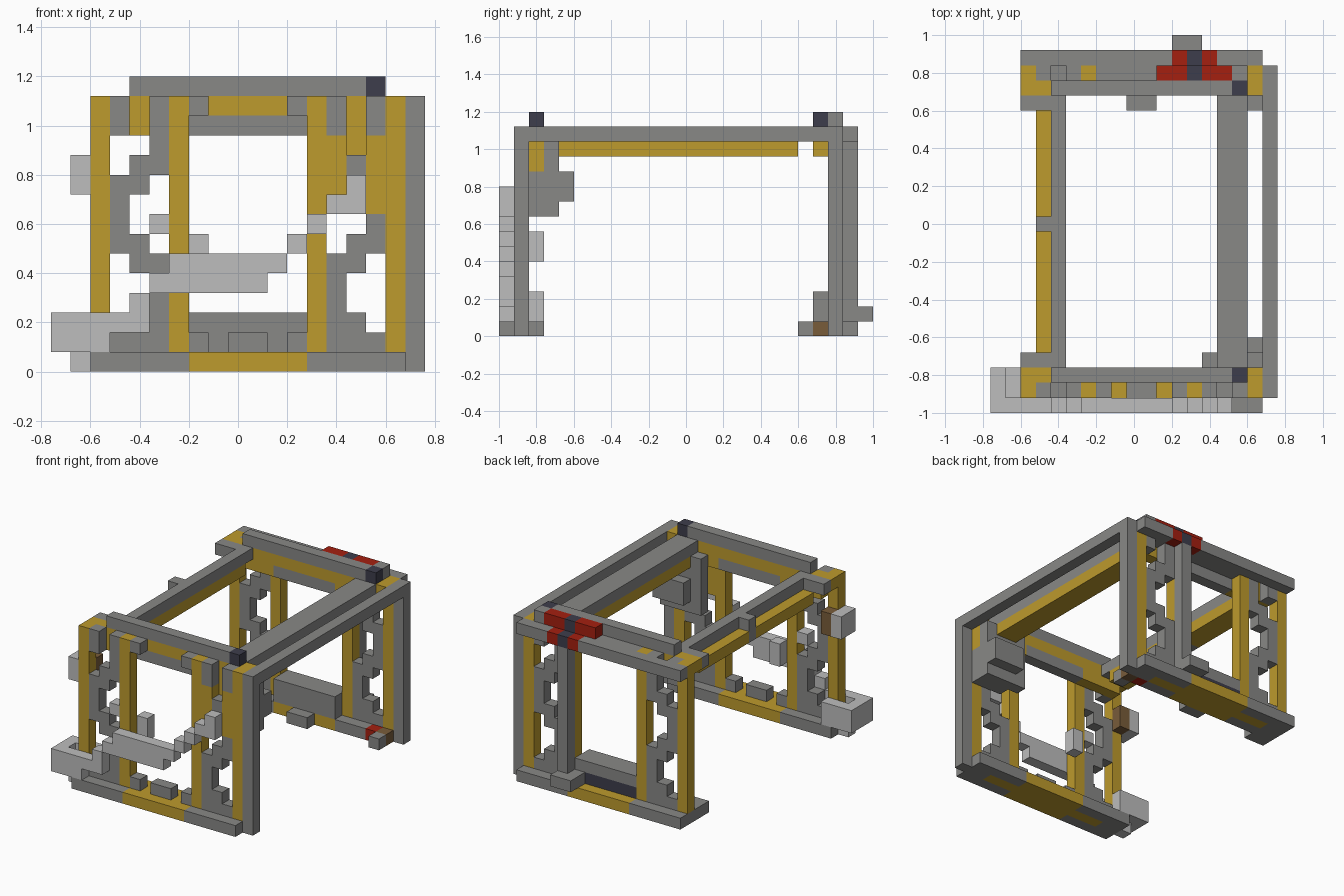
import bpy
import bmesh
from mathutils import Vector

cube = bpy.data.objects.get("Cube")
if cube:
    bpy.data.objects.remove(cube, do_unlink=True)

UNIT = 0.08
ORIGIN = Vector((-0.76, -1.0, 0.0))
AXES = [Vector(v) for v in ((1, 0, 0), (0, 1, 0), (0, 0, 1))]
cells = {}          # block position -> part name
part_color = {}     # part name -> material


def material(name, r, g, b):
    mat = bpy.data.materials.new(name)
    mat.use_nodes = True
    mat.diffuse_color = (r, g, b, 1)
    mat.node_tree.nodes["Principled BSDF"].inputs["Base Color"].default_value = (r, g, b, 1)
    return mat


GRAY = material("stone gray", 0.246, 0.246, 0.24)
GOLD = material("gold", 0.51, 0.325, 0.026)
LIGHT = material("light gray", 0.51, 0.51, 0.51)
DARK = material("dark slate", 0.048, 0.048, 0.072)
RED = material("red", 0.376, 0.014, 0.005)
BROWN = material("brown", 0.19, 0.107, 0.042)


def box(name, mat, xs, ys, zs):
    """Fill a range of blocks; later parts replace earlier ones."""
    part_color[name] = mat
    for x in range(*xs):
        for y in range(*ys):
            for z in range(*zs):
                cells[x, y, z] = name


def one(i):
    return (i, i + 1)


def flip(span, total):
    return (total - span[1], total - span[0])


def wall(side, back):
    """One end frame; the back frame mirrors the front one in depth."""
    def put(name, mat, xs, y, zs, both=False):
        ys = flip(one(y), 24) if back else one(y)
        box(side + "_" + name, mat, xs, ys, zs)
        if both:
            box(side + "_" + name, mat, flip(xs, 20), ys, zs)

    # Base beam with a gold centre and gold core
    for y in range(3):
        put("base", GRAY, (2, 18), y, one(0))
        put("base_centre", GOLD, (7, 13), y, one(0))
    put("base_core", GOLD, (4, 16), 1, one(0))

    # Header panel, cap rail and end caps
    put("header", GOLD, (3, 17), 2, (12, 14))
    put("header_inset", GRAY, (7, 13), 2, one(12))
    put("header_corner", GOLD, (2, 4), 2, one(13), True)
    put("cap_rail", GRAY, (4, 16), 2, one(14))
    put("cap_end", DARK, one(16), 2, one(14))
    put("corner_tab", GRAY, one(2), 3, one(13))

    # Gold posts with top brackets
    put("outer_post", GOLD, one(2), 1, (1, 14), True)
    put("inner_post", GOLD, one(6), 1, (1, 14), True)
    for x in (3, 5):
        put("bracket", GRAY, one(x), 1, (12, 14), True)
    put("bracket", GRAY, one(7), 1, one(13), True)

    # Stepped lattice between each pair of posts
    for x, low, high in ((3, 1, 2), (4, 1, 3), (5, 1, 6), (4, 5, 7),
                         (3, 6, 10), (4, 9, 11), (5, 10, 12)):
        put("lattice", GRAY, one(x), 1, (low, high), True)

    # Tall corner post
    put("tall_post", GRAY, one(18), 1, (0, 14))


wall("front", False)
wall("back", True)

# Side beams
box("outer_rail", GRAY, one(18), (1, 23), one(13))
box("left_beam", GRAY, (15, 17), (3, 21), one(13))
box("left_beam_soffit", GOLD, (15, 17), (4, 20), one(12))
box("right_beam", GRAY, one(4), (3, 21), one(13))
box("right_beam_soffit", GOLD, (3, 5), (4, 20), one(12))
box("right_beam_clip", GRAY, one(3), one(12), (12, 14))
for y in (3, 20):
    box("right_beam_clip", GRAY, (2, 4), one(y), one(13))

# Front sill blocks
for xs in (one(7), (9, 11), one(12)):
    box("front_sill", GRAY, xs, one(1), one(1))

# Front corner filling and the bulge behind it
box("front_fill", GOLD, one(14), one(1), (9, 12))
box("front_fill", GOLD, one(16), one(1), (8, 12))
box("front_fill", GOLD, (15, 18), one(2), (11, 13))
box("bulge", GRAY, (15, 18), one(2), (8, 11))
box("bulge", GRAY, (14, 18), one(3), (8, 13))
box("bulge_nose", GRAY, (15, 18), one(4), (9, 11))

# Pale stepped streamer winding across the front
for z, first, last in ((1, 0, 3), (2, 0, 5), (3, 4, 5), (4, 5, 11),
                       (5, 6, 12), (6, 12, 13), (7, 13, 14), (8, 14, 16), (9, 15, 16)):
    box("streamer", LIGHT, (first, last), one(0), one(z))
box("streamer_hook", LIGHT, one(0), (0, 3), (1, 3))
box("streamer_hook", LIGHT, (0, 3), one(2), (1, 3))
box("streamer_foot", LIGHT, one(1), one(1), one(0))
box("streamer_top", LIGHT, one(1), (1, 3), (9, 11))
box("streamer_bits", LIGHT, one(5), one(1), one(7))
box("streamer_bits", LIGHT, one(7), one(2), (5, 7))
box("brown_box", BROWN, one(2), one(2), (9, 11))

# Back sill with a dark recessed panel
box("back_sill", GRAY, (7, 13), (21, 23), (1, 3))
box("back_panel", DARK, (7, 13), one(22), one(1))
for xs in ((2, 4), (9, 11), one(17)):
    box("back_tab", GRAY, xs, one(20), one(0))
box("red_foot", RED, one(16), one(21), one(0))
box("brown_foot", BROWN, one(17), one(21), one(0))

# Back centre post, step and upper ledge
box("back_ledge", GRAY, (2, 18), one(23), one(13))
box("back_ledge", GRAY, (7, 16), one(22), one(13))
box("back_post", GRAY, one(13), one(23), (0, 13))
box("back_step", GRAY, (12, 14), (23, 25), one(1))
box("back_ledge_end", GRAY, one(16), one(22), one(14))

# Red bow with a dark knot
box("bow", RED, (11, 16), one(22), one(14))
box("bow", RED, (12, 15), one(23), one(13))
box("bow_knot", DARK, one(13), one(22), one(14))
box("bow_knot", DARK, one(13), one(23), one(13))

# Turn each part's exposed block sides into a mesh
for name, mat in part_color.items():
    bm = bmesh.new()
    for pos in [p for p, owner in cells.items() if owner == name]:
        centre = Vector(pos) + Vector((0.5, 0.5, 0.5))
        for axis in range(3):
            for sign in (-1, 1):
                n = AXES[axis] * sign
                if tuple(int(a + b) for a, b in zip(pos, n)) in cells:
                    continue
                u = AXES[(axis + 1) % 3] * sign
                v = AXES[(axis + 2) % 3]
                ring = (-u - v, u - v, u + v, v - u)
                bm.faces.new([bm.verts.new(ORIGIN + (centre + (n + c) / 2) * UNIT)
                              for c in ring])
    bmesh.ops.remove_doubles(bm, verts=bm.verts[:], dist=UNIT / 100)
    if bm.faces:
        mesh = bpy.data.meshes.new(name)
        bm.to_mesh(mesh)
        mesh.materials.append(mat)
        bpy.context.collection.objects.link(bpy.data.objects.new(name, mesh))
    bm.free()
